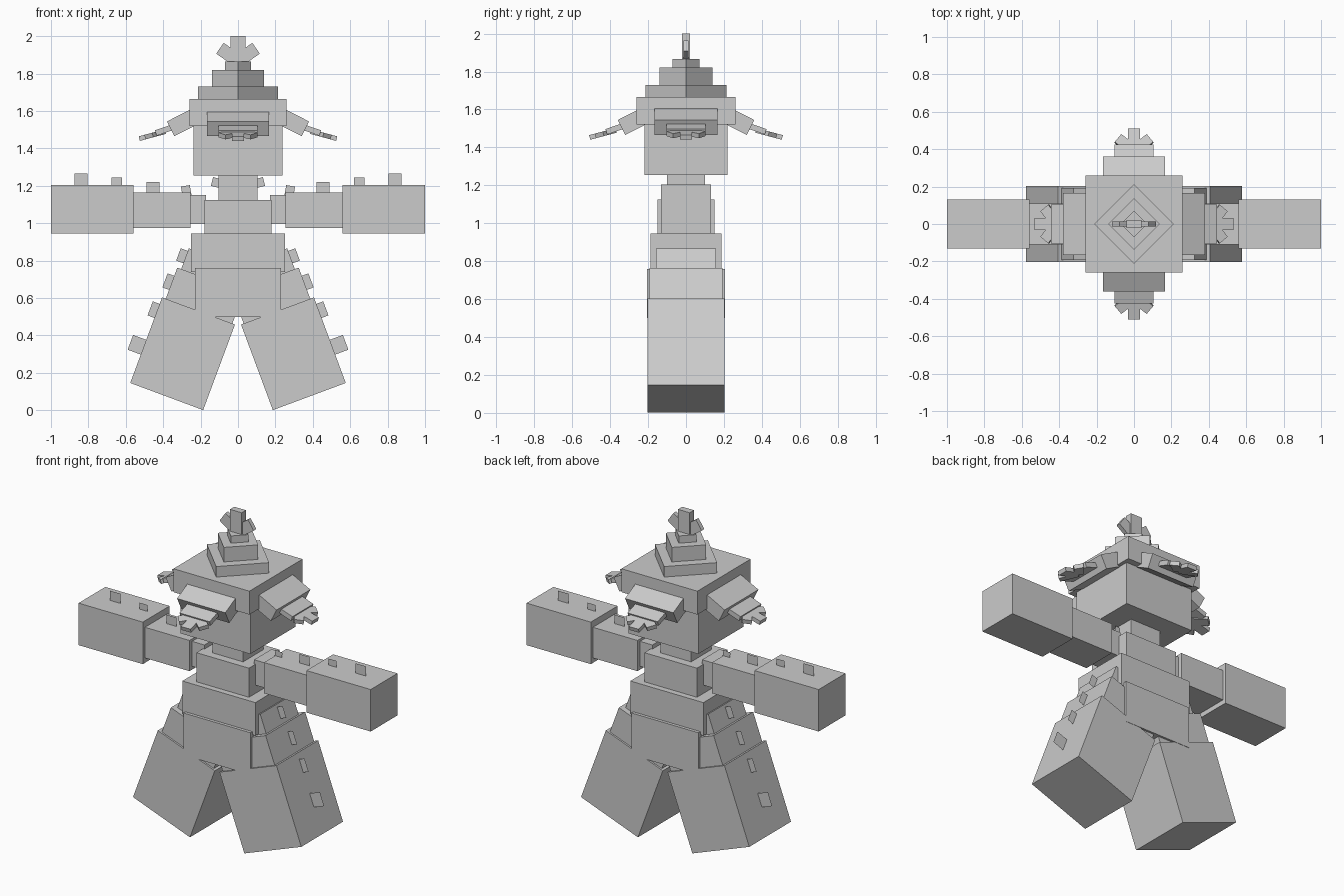
import bpy, bmesh
from math import radians
from mathutils import Matrix, Vector

old = bpy.data.objects.get("Cube")
if old:
    bpy.data.objects.remove(old, do_unlink=True)

grey = bpy.data.materials.new("stone grey")
grey.use_nodes = True
COLOUR = (0.6, 0.6, 0.6, 1)
grey.diffuse_color = COLOUR
grey.node_tree.nodes["Principled BSDF"].inputs["Base Color"].default_value = COLOUR

I = Matrix.Identity(4)
MIRROR = Matrix.Scale(-1, 4, Vector((1, 0, 0)))
SIDES = (("left", I), ("right", MIRROR))


def T(x, y, z):
    return Matrix.Translation((x, y, z))


def R(angle, axis):
    return Matrix.Rotation(radians(angle), 4, axis)


def finish(name, bm, frame):
    bmesh.ops.transform(bm, matrix=frame, verts=bm.verts)
    bmesh.ops.recalc_face_normals(bm, faces=bm.faces)
    mesh = bpy.data.meshes.new(name)
    bm.to_mesh(mesh)
    bm.free()
    mesh.materials.append(grey)
    obj = bpy.data.objects.new(name, mesh)
    bpy.context.collection.objects.link(obj)


def box(name, x, y, z, frame=I):
    """Box spanning the given (low, high) ranges inside a frame."""
    bm = bmesh.new()
    size = [b - a for a, b in (x, y, z)]
    mid = [(a + b) / 2 for a, b in (x, y, z)]
    bmesh.ops.create_cube(bm, size=1, matrix=T(*mid) @ Matrix.Diagonal((*size, 1)))
    finish(name, bm, frame)


def fin(name, x, z, frame=I):
    """Thin upright sheet in the x-z plane."""
    bm = bmesh.new()
    corners = [(x[0], z[0]), (x[1], z[0]), (x[1], z[1]), (x[0], z[1])]
    bm.faces.new([bm.verts.new((a, 0, b)) for a, b in corners])
    finish(name, bm, frame)


def both(h):
    return (-h, h)


# Head, neck and body
box("head", both(.238), both(.22), (1.255, 1.54))
box("head_cap", both(.26), both(.26), (1.52, 1.665))
box("neck", both(.105), both(.10), (1.10, 1.26))
box("chest", both(.18), both(.15), (.94, 1.125))
box("torso", both(.25), both(.187), (.74, .945))
box("waist", both(.23), both(.206), (.5, .76))

# Stepped roof, turned corner to front
for i, (half, z) in enumerate(((.151, (1.66, 1.73)), (.098, (1.73, 1.82)), (.05, (1.82, 1.865)))):
    box(f"roof_step_{i + 1}", both(half), both(half), z, R(45, 'Z'))

# Crest
box("crest_middle", both(.04), both(.021), (1.85, 2.0))
for side, m in SIDES:
    box(f"crest_leaf_{side}", both(.035), both(.013), (0, .118), m @ T(0, 0, 1.868) @ R(55, 'Y'))

# Four drooping eaves, each ending in three fingers
for i, name in enumerate(("left", "back", "right", "front")):
    turn = R(90 * i, 'Z') @ T(-.02 * (i % 2), 0, 0)
    box(f"eave_{name}", both(.11), both(.165), both(.044), turn @ T(.262, 0, 1.555) @ R(27, 'Y'))
    box(f"eave_tip_{name}", both(.06), both(.103), both(.015), turn @ T(.383, 0, 1.502) @ R(19, 'Y'))
    hand = turn @ T(.41, 0, 1.484) @ R(15, 'Y')
    for j, (angle, length, width) in enumerate(((-51, .11, .028), (0, .122, .032), (51, .11, .028))):
        box(f"finger_{name}_{j + 1}", (0, length), both(width), both(.0125), hand @ R(angle, 'Z'))

# Arms and legs
for side, m in SIDES:
    box(f"shoulder_{side}", (.17, .265), both(.085), (.995, 1.15), m)
    box(f"upper_arm_{side}", (.255, .57), both(.11), (.975, 1.165), m)
    box(f"forearm_{side}", (.56, 1.0), both(.131), (.945, 1.205), m)
    for i, (x, top) in enumerate((((.42, .49), 1.22), ((.62, .675), 1.245), ((.805, .875), 1.265))):
        fin(f"arm_fin_{side}_{i + 1}", x, (1.13, top), m)
    fin(f"shoulder_fin_{side}", both(.024), (-.04, .02), m @ T(.278, 0, 1.18) @ R(10, 'Y'))
    fin(f"neck_fin_{side}", (-.04, .035), both(.024), m @ T(.105, 0, 1.215) @ R(-14, 'Y'))

    leg = m @ R(-20.4, 'Y')
    box(f"hip_{side}", (.23, .548), both(.158), (.55, .72), leg)
    box(f"thigh_{side}", (.19, .57), both(.193), (.40, .602), leg)
    box(f"shin_{side}", (.175, .591), both(.204), (-.064, .424), leg)
    for i, (out, up, half) in enumerate(((.589, .67, .035), (.608, .515, .04), (.63, .347, .04), (.666, .14, .042))):
        fin(f"leg_fin_{side}_{i + 1}", (out - .09, out), (up - half, up + half), leg)
